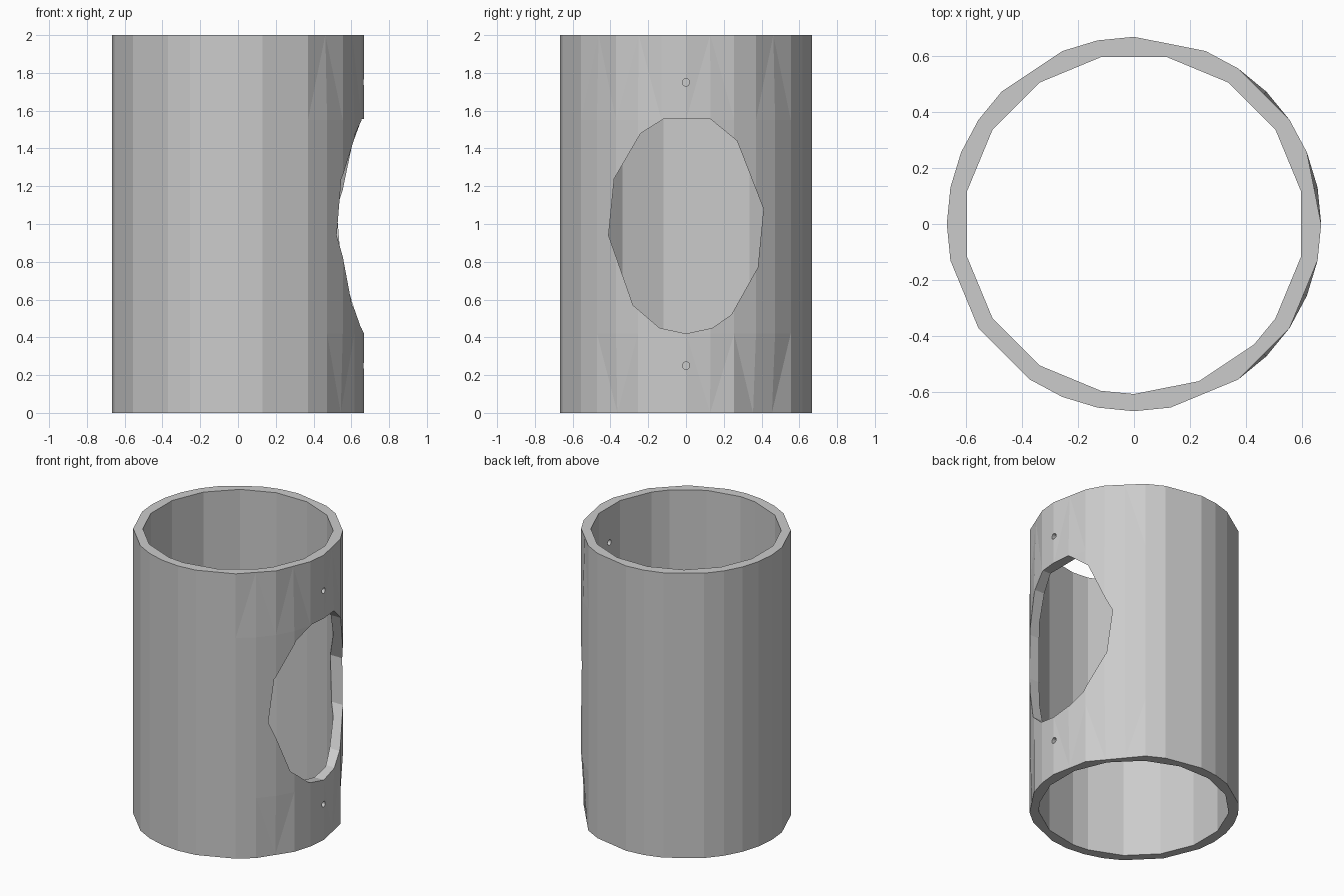
import bpy, bmesh
from math import cos, sin, pi

if "Cube" in bpy.data.objects:
    bpy.data.objects.remove(bpy.data.objects["Cube"])

N = 32
BACK = [6, 8, 9, 10, 12, 13, 14, 15, 16, 17, 19, 21, 22, 23, 24, 25, 27]
INNER = [1, 3, 5, 7, 9, 11, 13, 15, 17, 19, 21, 23, 24, 26, 28, 29, 31]


def ring(r, keep):
    """32 points; the skipped corners lie on the chord between kept ones."""
    keep = sorted(keep)
    pts = [None] * N
    for a, b in zip(keep, keep[1:] + [keep[0] + N]):
        for k in range(a, b):
            t = (k - a) / (b - a)
            A, B = 2 * pi * a / N, 2 * pi * b / N
            pts[k % N] = (r * (cos(A) * (1 - t) + cos(B) * t),
                          r * (sin(A) * (1 - t) + sin(B) * t))
    return pts


def new_object(name, bm):
    bmesh.ops.recalc_face_normals(bm, faces=bm.faces)
    me = bpy.data.meshes.new(name)
    bm.to_mesh(me)
    bm.free()
    ob = bpy.data.objects.new(name, me)
    bpy.context.collection.objects.link(ob)
    return ob


def cutter(name, outline):
    """Prism along x that cuts through the right-hand wall only."""
    bm = bmesh.new()
    f = bm.faces.new([bm.verts.new((0.3, y, z)) for y, z in outline])
    ext = bmesh.ops.extrude_face_region(bm, geom=[f])["geom"]
    bmesh.ops.translate(bm, vec=(0.7, 0, 0),
                        verts=[v for v in ext if isinstance(v, bmesh.types.BMVert)])
    ob = new_object(name, bm)
    ob.hide_render = True
    return ob


# tube wall: outer rings going up, inner rings going down
middle = BACK + [28, 29, 30, 31, 0, 1, 2, 3, 4, 5]
levels = [
    (0.0, ring(0.667, BACK + [28, 30, 31, 0, 2, 5])),
    (0.42, ring(0.667, middle)),
    (1.55, ring(0.667, middle)),
    (2.0, ring(0.667, BACK + [29, 31, 0, 2, 3, 5])),
    (2.0, ring(0.606, INNER)),
    (0.0, ring(0.606, INNER)),
]
bm = bmesh.new()
rows = [[bm.verts.new((x, y, z)) for x, y in pts] for z, pts in levels]
for lo, hi in zip(rows, rows[1:] + rows[:1]):
    for k in range(N):
        j = (k + 1) % N
        bm.faces.new((lo[k], lo[j], hi[j], hi[k]))
bmesh.ops.triangulate(bm, faces=bm.faces)
tube = new_object("tube", bm)

# oval window and two screw holes
window = [(-0.12, 1.555), (0.13, 1.555), (0.27, 1.44), (0.41, 1.08), (0.38, 0.77),
          (0.24, 0.52), (0.14, 0.45), (0, 0.42), (-0.14, 0.45), (-0.28, 0.57),
          (-0.41, 0.94), (-0.38, 1.24), (-0.24, 1.48)]
cutters = [cutter("window_cutter", window)]
for z in (0.25, 1.75):
    hole = [(0.02 * cos(i * pi / 6 + 0.1), z + 0.02 * sin(i * pi / 6 + 0.1)) for i in range(12)]
    cutters.append(cutter("screw_hole_cutter", hole))

bpy.context.view_layer.objects.active = tube
for c in cutters:
    m = tube.modifiers.new("cut", "BOOLEAN")
    m.operation = "DIFFERENCE"
    m.solver = "EXACT"
    m.object = c
    bpy.ops.object.modifier_apply(modifier=m.name)
for c in cutters:
    bpy.data.objects.remove(c)
